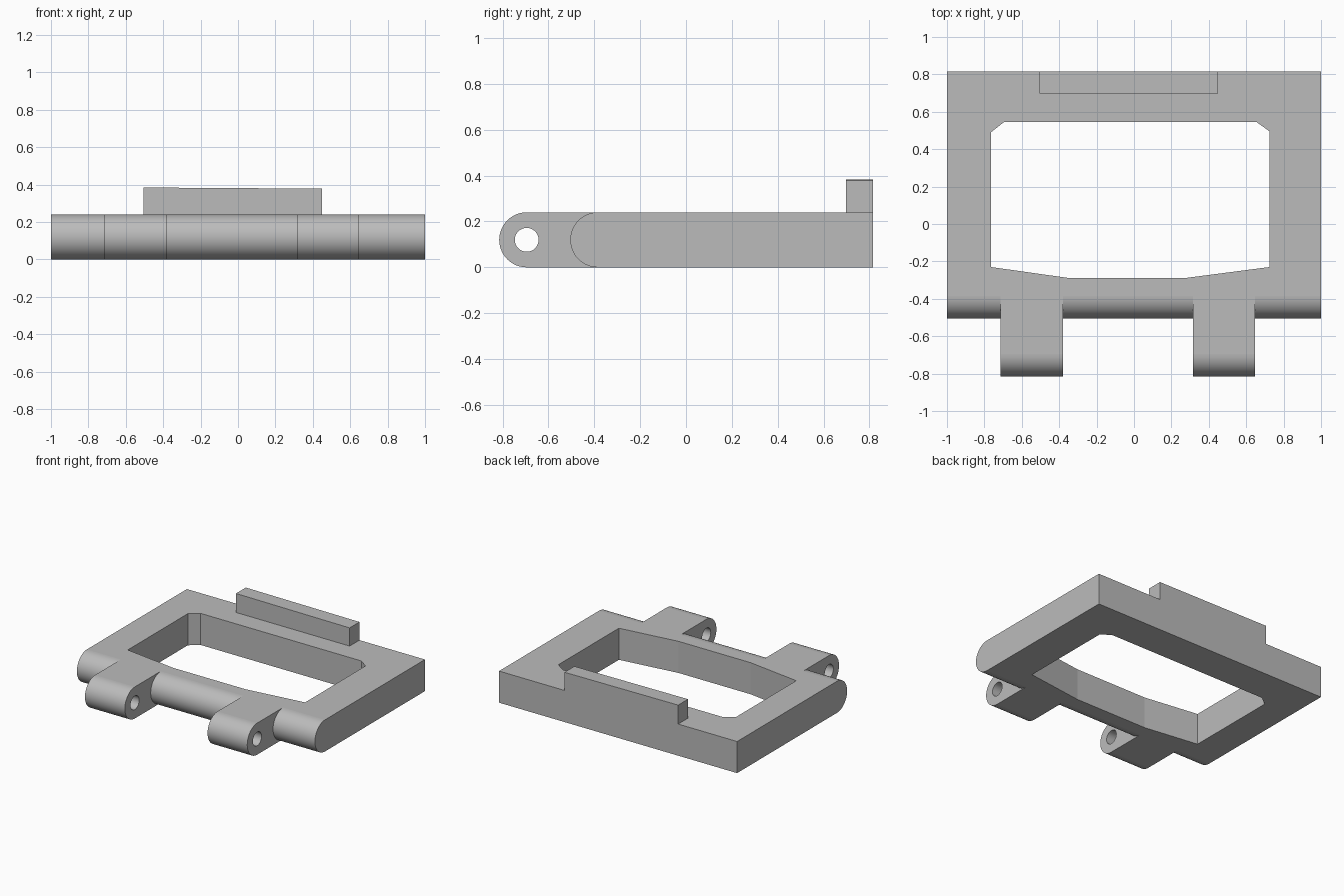
import bpy
from math import cos, sin, pi, radians
from mathutils import Vector

cube = bpy.data.objects.get("Cube")
if cube:
    bpy.data.objects.remove(cube, do_unlink=True)

H = 0.24        # frame thickness
R = H / 2       # radius of the rounded front edges

grey = bpy.data.materials.new("plain grey")
grey.use_nodes = True
grey.diffuse_color = (0.5, 0.5, 0.5, 1)
grey.node_tree.nodes["Principled BSDF"].inputs["Base Color"].default_value = (0.5, 0.5, 0.5, 1)


def prism(name, profile, offset, sweep):
    """Sweep a closed profile of 3D points along a vector."""
    n = len(profile)
    a = [Vector(p) + Vector(offset) for p in profile]
    verts = a + [p + Vector(sweep) for p in a]
    faces = [tuple(range(n))[::-1], tuple(range(n, 2 * n))]
    faces += [(i, (i + 1) % n, (i + 1) % n + n, i + n) for i in range(n)]
    mesh = bpy.data.meshes.new(name)
    mesh.from_pydata(verts, [], faces)
    mesh.materials.append(grey)
    obj = bpy.data.objects.new(name, mesh)
    bpy.context.collection.objects.link(obj)
    # Make all normals point outwards
    bpy.context.view_layer.objects.active = obj
    bpy.ops.object.select_all(action='DESELECT')
    obj.select_set(True)
    bpy.ops.object.mode_set(mode='EDIT')
    bpy.ops.mesh.select_all(action='SELECT')
    bpy.ops.mesh.normals_make_consistent(inside=False)
    bpy.ops.object.mode_set(mode='OBJECT')
    return obj


def round_bar(name, x0, x1, axis_y, back_y, segs=24):
    """Flat bar with a half-round front edge."""
    arc = [pi / 2 + pi * i / segs for i in range(segs + 1)]
    profile = [(0, axis_y + R * cos(t), R + R * sin(t)) for t in arc]
    profile += [(0, back_y, 0), (0, back_y, H)]
    return prism(name, profile, (x0, 0, 0), (x1 - x0, 0, 0))


def combine(target, other, operation):
    """Apply a boolean, then drop the helper."""
    other.hide_render = True
    bpy.context.view_layer.objects.active = target
    mod = target.modifiers.new("combine", 'BOOLEAN')
    mod.operation = operation
    mod.solver = 'EXACT'
    mod.object = other
    bpy.ops.object.modifier_apply(modifier=mod.name)
    bpy.data.objects.remove(other, do_unlink=True)


# Frame plate with rounded front edge
frame = round_bar("hinged_frame", -1, 1, -0.385, 0.815)

# Hinge lugs
for x0, x1 in ((-0.715, -0.38), (0.315, 0.648)):
    combine(frame, round_bar("hinge_lug", x0, x1, -0.695, -0.35), 'UNION')

# Raised lip along the back edge, its top sloping very slightly
lip = prism("back_lip", [(-0.505, 0, 0.2), (0.45, 0, 0.2), (0.45, 0, 0.378), (-0.505, 0, 0.384)],
            (0, 0.697, 0), (0, 0.118, 0))
combine(frame, lip, 'UNION')

# Window opening with clipped back corners and tapered front
window = [(-0.765, -0.23), (-0.34, -0.29), (0.265, -0.29), (0.725, -0.23),
          (0.725, 0.495), (0.655, 0.545), (-0.695, 0.545), (-0.765, 0.49)]
combine(frame, prism("window_cutter", [(x, y, 0) for x, y in window],
                     (0, 0, -0.1), (0, 0, 0.6)), 'DIFFERENCE')

# Pin hole through both lugs
ring = [2 * pi * i / 32 for i in range(32)]
pin = [(0, -0.695 + 0.052 * cos(t), R + 0.052 * sin(t)) for t in ring]
combine(frame, prism("pin_cutter", pin, (-1.1, 0, 0), (2.2, 0, 0)), 'DIFFERENCE')

# Smooth the rounded surfaces, keep the flat ones flat
bpy.ops.object.select_all(action='DESELECT')
frame.select_set(True)
bpy.context.view_layer.objects.active = frame
bpy.ops.object.shade_smooth_by_angle(angle=radians(20))
for face in frame.data.polygons:
    if max(abs(c) for c in face.normal) > 0.9995:
        face.use_smooth = False
